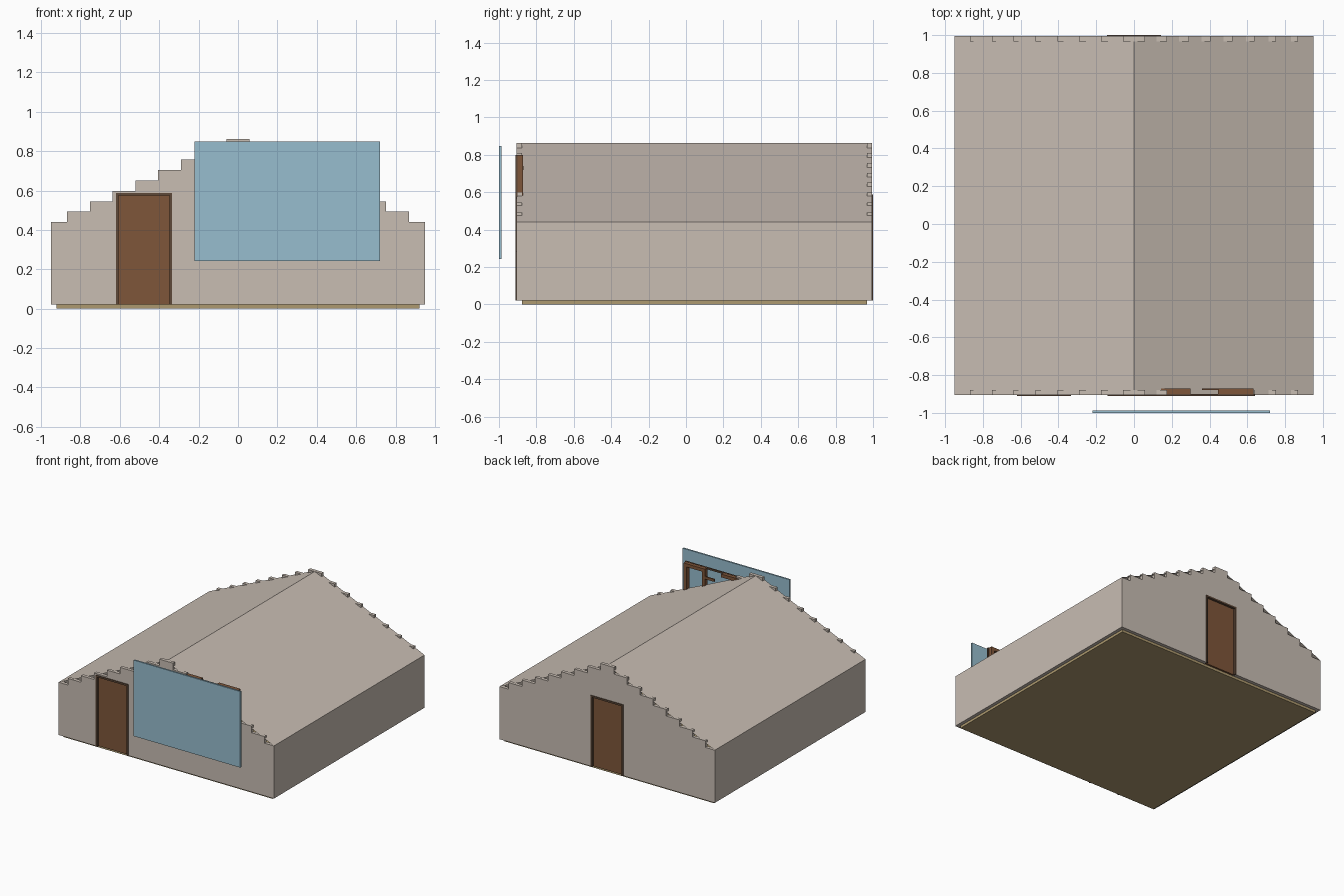
import bpy, bmesh

if "Cube" in bpy.data.objects:
    bpy.data.objects.remove(bpy.data.objects["Cube"])


def material(name, rgb):
    m = bpy.data.materials.new(name)
    m.diffuse_color = (*rgb, 1)
    m.use_nodes = True
    m.node_tree.nodes["Principled BSDF"].inputs["Base Color"].default_value = m.diffuse_color
    return m


STONE = material("stone", (0.58, 0.51, 0.45))
WOOD = material("wood", (0.21, 0.093, 0.042))
DARK = material("dark_wood", (0.11, 0.065, 0.04))
TAN = material("floor_tan", (0.42, 0.32, 0.16))
GLASS = material("pane_blue", (0.31, 0.51, 0.62))


def finish(name, bm, mat):
    bmesh.ops.recalc_face_normals(bm, faces=bm.faces)
    me = bpy.data.meshes.new(name)
    bm.to_mesh(me)
    bm.free()
    ob = bpy.data.objects.new(name, me)
    bpy.context.collection.objects.link(ob)
    if mat:
        me.materials.append(mat)
    return ob


def boxes(name, mat, *specs):
    """Each spec is x0, x1, y0, y1, z0, z1."""
    bm = bmesh.new()
    for x0, x1, y0, y1, z0, z1 in specs:
        vs = bmesh.ops.create_cube(bm, size=1)["verts"]
        for v in vs:
            v.co.x = x1 if v.co.x > 0 else x0
            v.co.y = y1 if v.co.y > 0 else y0
            v.co.z = z1 if v.co.z > 0 else z0
    return finish(name, bm, mat)


def border(x0, x1, y0, y1, z0, z1, w, sill=False):
    bars = [(x0, x0 + w, y0, y1, z0, z1), (x1 - w, x1, y0, y1, z0, z1),
            (x0 + w, x1 - w, y0, y1, z1 - w, z1)]
    if sill:
        bars.append((x0 + w, x1 - w, y0, y1, z0, z0 + w))
    return bars


W, EAVE, RIDGE, BASE, T = 0.95, 0.44, 0.862, 0.02, 0.027
FRONT, BACK = -0.905, 0.994
STEPS = 8


def gable(name, y0, holes):
    # stepped half profile, mirrored to the other side
    right = [(W, BASE), (W, EAVE)]
    rise = (RIDGE - EAVE) / STEPS
    for i in range(STEPS):
        x = 0.868 - i * 0.1155
        right += [(x, EAVE + i * rise), (x, EAVE + (i + 1) * rise)]
    outline = right + [(-x, z) for x, z in reversed(right)]
    bm = bmesh.new()
    face = bm.faces.new([bm.verts.new((x, y0, z)) for x, z in outline])
    ext = bmesh.ops.extrude_face_region(bm, geom=[face])["geom"]
    bmesh.ops.translate(bm, vec=(0, T, 0),
                        verts=[g for g in ext if isinstance(g, bmesh.types.BMVert)])
    ob = finish(name, bm, STONE)
    for i, (x0, x1, z0, z1) in enumerate(holes):
        cutter = boxes(f"{name}_cutter_{i}", None, (x0, x1, y0 - 0.1, y0 + 0.1, z0, z1))
        cutter.hide_render = True
        cutter.hide_set(True)
        cutter.display_type = 'WIRE'
        mod = ob.modifiers.new("opening", 'BOOLEAN')
        mod.operation = 'DIFFERENCE'
        mod.solver = 'EXACT'
        mod.object = cutter
    bpy.context.view_layer.update()
    # bake the openings, then drop the cutters
    baked = bpy.data.meshes.new_from_object(
        ob.evaluated_get(bpy.context.evaluated_depsgraph_get()))
    cutters = [m.object for m in ob.modifiers]
    ob.modifiers.clear()
    ob.data = baked
    for c in cutters:
        bpy.data.objects.remove(c)


def door(name, xc, outer, inward):
    # outer: y of the outside wall face, inward: +1 or -1
    def span(a, b):
        return sorted((outer + inward * a, outer + inward * b))
    x0, x1, top = xc - 0.143, xc + 0.143, 0.588
    boxes(name + "_frame", DARK, *border(x0, x1, *span(-0.006, 0.02), BASE, top, 0.014))
    boxes(name + "_panel", WOOD, (x0 + 0.014, x1 - 0.014, *span(0.012, 0.03), BASE, top - 0.014))


# floor and side walls
boxes("floor", TAN, (-0.923, 0.923, FRONT + T, BACK - T, 0, BASE))
for side, s in (("left", -1), ("right", 1)):
    x0, x1 = sorted((s * W, s * (W - T)))
    boxes(side + "_wall", STONE, (x0, x1, FRONT + T, BACK - T, BASE, EAVE))

# stepped gable walls with openings
DOOR_X = -0.477
gable("front_gable", FRONT, [(DOOR_X - 0.14, DOOR_X + 0.14, -0.1, 0.585),
                             (-0.135, 0.635, 0.285, 0.798)])
gable("back_gable", BACK - T, [(-0.14, 0.14, -0.1, 0.585)])

# thin sheet roof, open at the gables
bm = bmesh.new()
rows = [[bm.verts.new((x, y, z)) for x, z in ((-W, EAVE), (0, RIDGE), (W, EAVE))]
        for y in (FRONT, BACK)]
for i in range(2):
    bm.faces.new((rows[0][i], rows[0][i + 1], rows[1][i + 1], rows[1][i]))
roof = finish("roof", bm, STONE)

# doors
door("front_door", DOOR_X, FRONT, 1)
door("back_door", 0, BACK, -1)

# window: thin trim, jambs, broken top rail and mullions
boxes("window_trim", DARK, *border(-0.14, 0.64, -0.911, -0.9, 0.28, 0.80, 0.014, True))
boxes("window_frame", WOOD,
      (-0.126, -0.10, -0.905, -0.872, 0.294, 0.786),
      (0.605, 0.632, -0.905, -0.872, 0.294, 0.798),
      (-0.10, 0.605, -0.905, -0.872, 0.294, 0.32),
      (-0.10, 0.30, -0.905, -0.872, 0.772, 0.798),
      (0.445, 0.605, -0.905, -0.872, 0.772, 0.798),
      (0.36, 0.445, -0.880, -0.870, 0.72, 0.74),
      (0.445, 0.47, -0.905, -0.872, 0.32, 0.772))

# glass pane standing off the front wall
boxes("window_glass", GLASS, (-0.22, 0.72, -1.0, -0.987, 0.242, 0.848))
